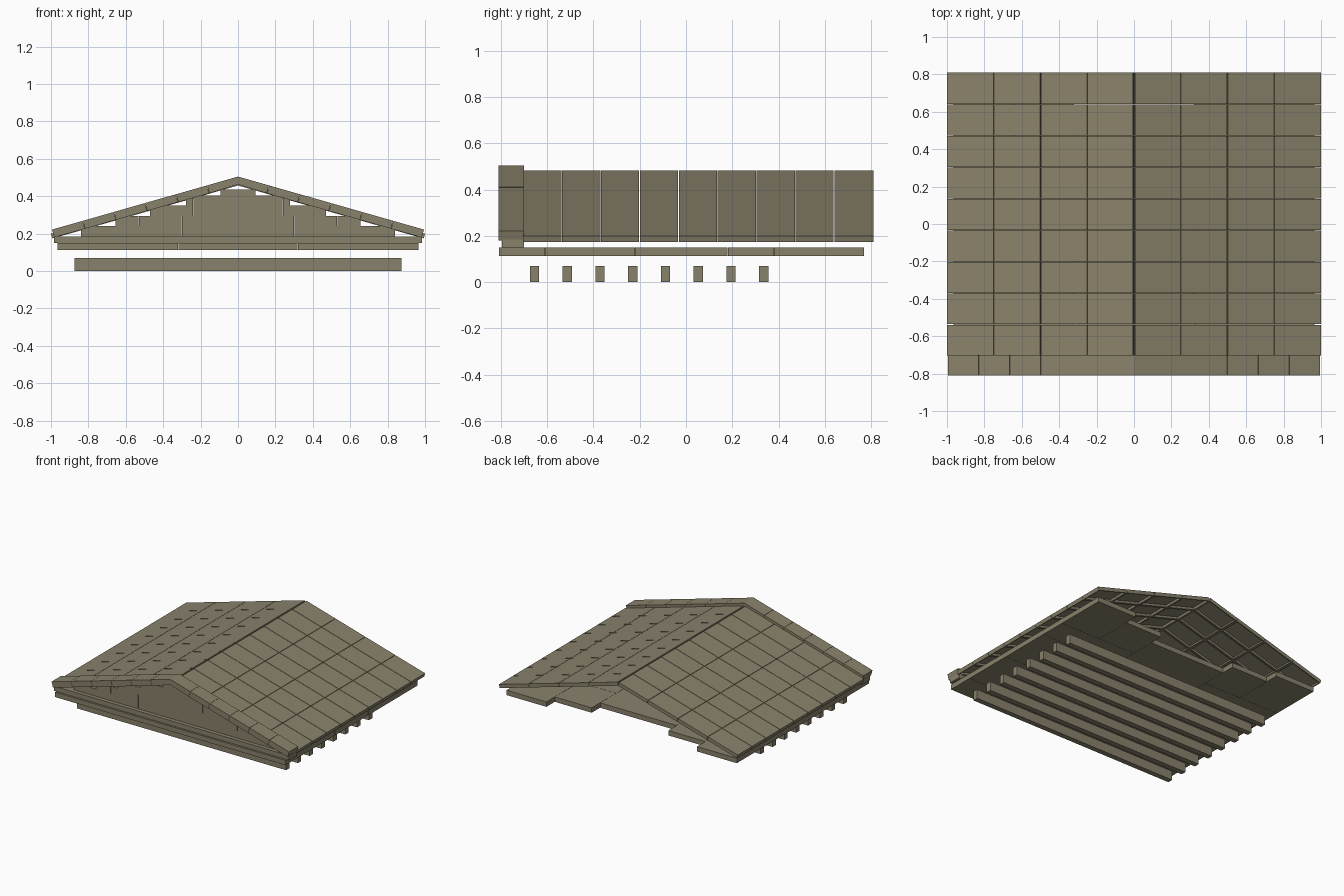
import bpy
import bmesh
from mathutils import Vector

cube = bpy.data.objects.get("Cube")
if cube:
    bpy.data.objects.remove(cube, do_unlink=True)

stone = bpy.data.materials.new("weathered stone")
stone.use_nodes = True
color = (0.25, 0.222, 0.148, 1)
stone.diffuse_color = color
stone.node_tree.nodes["Principled BSDF"].inputs["Base Color"].default_value = color

GAP = 0.0015   # half width of every open joint
SLOPE = 0.285  # fall of the roof per unit of x


def prism(bm, outline, y0, y1):
    """Extrude an x-z outline along y and return its faces."""
    front = [bm.verts.new((x, y0, z)) for x, z in outline]
    back = [bm.verts.new((x, y1, z)) for x, z in outline]
    faces = [bm.faces.new(front), bm.faces.new(back[::-1])]
    n = len(outline)
    for i in range(n):
        j = (i + 1) % n
        faces.append(bm.faces.new((front[j], front[i], back[i], back[j])))
    bmesh.ops.recalc_face_normals(bm, faces=faces)
    return faces


def block(bm, x0, x1, y0, y1, z0, z1):
    return prism(bm, [(x0, z0), (x1, z0), (x1, z1), (x0, z1)], y0, y1)


def sloped(side, x0, x1, ridge, thick):
    """Outline of a slab on the roof slope, cut square to the slope."""
    lean = thick * SLOPE
    top0, top1 = ridge - SLOPE * x0, ridge - SLOPE * x1
    return [(side * x0, top0), (side * x1, top1),
            (side * (x1 - lean), top1 - thick),
            (side * max(x0 - lean, 0), top0 - thick)]


def finish(name, bm):
    mesh = bpy.data.meshes.new(name)
    bm.to_mesh(mesh)
    bm.free()
    mesh.materials.append(stone)
    bpy.context.collection.objects.link(bpy.data.objects.new(name, mesh))


# Ceiling beams
bm = bmesh.new()
for i in range(8):
    y = -0.655 + i * 0.1416
    block(bm, -0.875, 0.875, y - 0.02, y + 0.02, 0, 0.07)
finish("ceiling_beams", bm)

# Ceiling slabs, with a ragged back edge
bm = bmesh.new()


def slab_column(x0, x1, cuts):
    for y0, y1 in zip(cuts, cuts[1:]):
        block(bm, x0 + GAP / 2, x1 - GAP / 2, y0 + GAP / 2, y1 - GAP / 2, 0.113, 0.15)


slab_column(-0.32, 0.32, [-0.81, -0.42, -0.02, 0.18, 0.57])
for x0, x1 in ((-0.965, -0.32), (0.32, 0.965)):
    slab_column(x0, x1, [-0.81, -0.61, -0.22, 0.18, 0.38])
for side in (-1, 1):
    for inner, outer, end in ((0.32, 0.63, 0.67), (0.63, 0.965, 0.77)):
        x0, x1 = sorted((side * inner, side * outer))
        slab_column(x0, x1, [0.38, end])
finish("ceiling_slabs", bm)

# Horizontal cornice under the gable
bm = bmesh.new()
block(bm, -0.985, 0.985, -0.795, -0.70, 0.15, 0.185)
finish("gable_cornice", bm)

# Stepped gable wall: half width of each course and its joints
bm = bmesh.new()
courses = [(0.84, [0.30]), (0.655, [0.30, 0.53]), (0.47, [0.24]), (0.28, [0.24]), (0.095, [])]
z = 0.185
for half, joints in courses:
    top = min(z + 0.055, 0.437)
    edges = [-half] + [-j for j in reversed(joints)] + joints + [half]
    for x0, x1 in zip(edges, edges[1:]):
        block(bm, x0 + GAP / 2, x1 - GAP / 2, -0.765, -0.70, z, top)
    z = top
finish("gable_wall", bm)

# Raking cornice: one peak block and five blocks down each slope
bm = bmesh.new()
RIDGE, THICK, STEP = 0.505, 0.042, 0.166
end = STEP - GAP / 2
right = sloped(1, 0, end, RIDGE, THICK)
left = sloped(-1, 0, end, RIDGE, THICK)
prism(bm, right + [left[2], left[1]], -0.81, -0.70)
for side in (-1, 1):
    for i in range(1, 6):
        x1 = min((i + 1) * STEP, 0.995)
        prism(bm, sloped(side, i * STEP + GAP / 2, x1 - GAP / 2, RIDGE, THICK), -0.81, -0.70)
finish("raking_cornice", bm)

# Roof tiles, hollowed below so their rims form a grid of ribs
bm = bmesh.new()
PITCH = 0.1682
for side in (-1, 1):
    for row in range(4):
        x0 = row * 0.25 + (0.006 if row == 0 else GAP)
        x1 = (row + 1) * 0.25 - (0 if row == 3 else GAP)
        for col in range(9):
            y0 = -0.704 + col * PITCH
            y1 = y0 + PITCH - (0 if col == 8 else 2 * GAP)
            faces = prism(bm, sloped(side, x0, x1, 0.485, 0.026), y0, y1)
            under = min(faces, key=lambda f: f.normal.z)
            bmesh.ops.inset_region(bm, faces=[under], thickness=0.012)
            pocket = bmesh.ops.extrude_face_region(bm, geom=[under])
            verts = [v for v in pocket["geom"] if isinstance(v, bmesh.types.BMVert)]
            bmesh.ops.translate(bm, verts=verts, vec=Vector((side * 0.0045, 0, 0.016)))
            if under.is_valid:
                bmesh.ops.delete(bm, geom=[under], context="FACES_ONLY")
finish("roof_tiles", bm)
